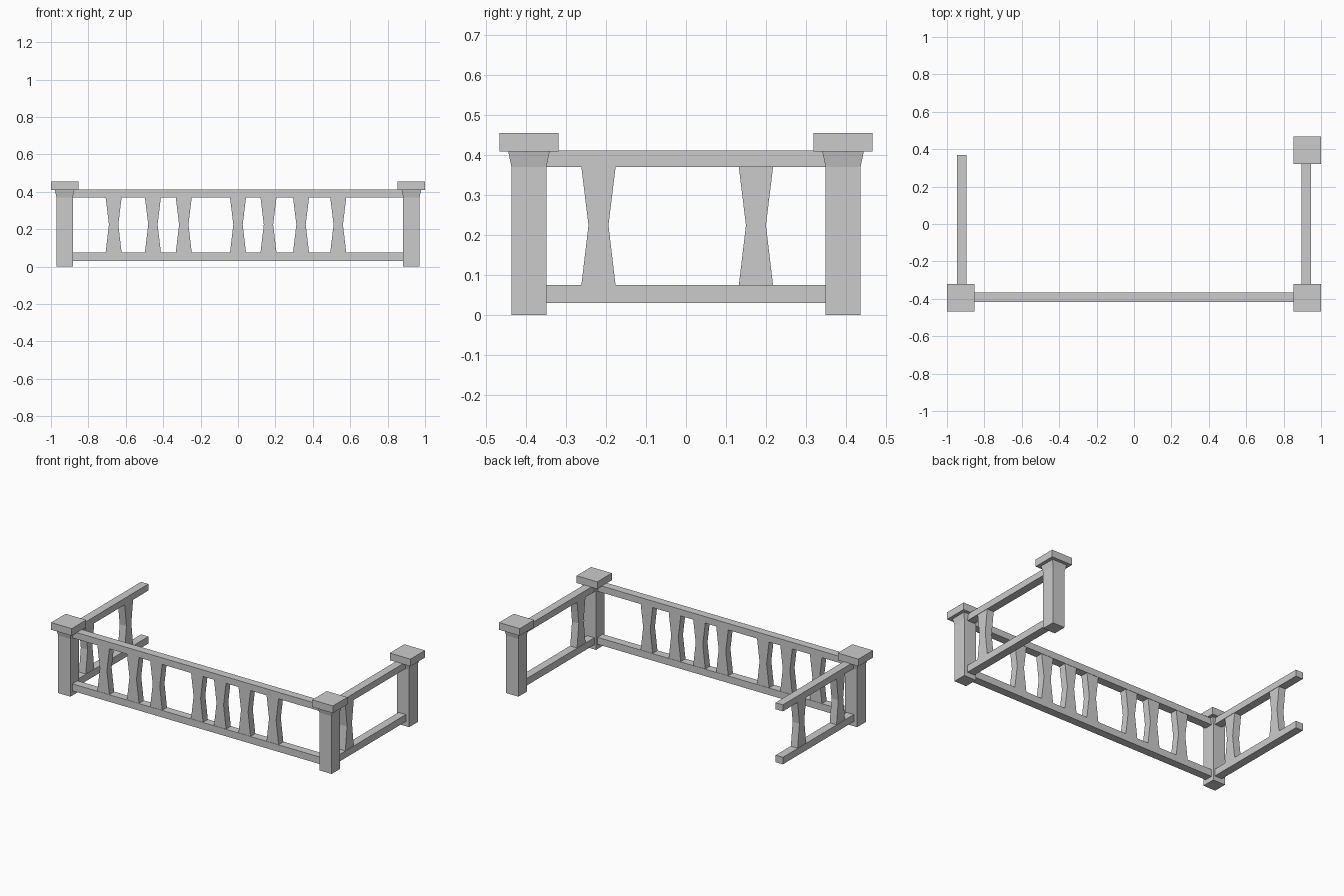
import bpy, bmesh
from math import pi
from mathutils import Matrix

if "Cube" in bpy.data.objects:
    bpy.data.objects.remove(bpy.data.objects["Cube"])

PX, PY = 0.927, 0.393   # corner post centres
RX, RY = 0.921, 0.391   # rail centre lines


def finish(name, bm):
    bmesh.ops.recalc_face_normals(bm, faces=bm.faces)
    me = bpy.data.meshes.new(name)
    bm.to_mesh(me)
    bm.free()
    ob = bpy.data.objects.new(name, me)
    bpy.context.collection.objects.link(ob)
    return ob


def box(name, x0, x1, y0, y1, z0, z1):
    bm = bmesh.new()
    m = Matrix.Translation(((x0 + x1) / 2, (y0 + y1) / 2, (z0 + z1) / 2)) @ \
        Matrix.Diagonal((x1 - x0, y1 - y0, z1 - z0, 1))
    bmesh.ops.create_cube(bm, size=1, matrix=m)
    return finish(name, bm)


def post(name, x, y):
    # square stack: shaft, flared neck, flat overhanging cap
    bm = bmesh.new()
    rings = []
    for h, z in [(0.0435, 0), (0.0435, 0.37), (0.052, 0.41), (0.0735, 0.41), (0.0735, 0.456)]:
        rings.append([bm.verts.new((x + sx * h, y + sy * h, z))
                      for sx, sy in ((-1, -1), (1, -1), (1, 1), (-1, 1))])
    for a, b in zip(rings, rings[1:]):
        for i in range(4):
            j = (i + 1) % 4
            bm.faces.new((a[i], a[j], b[j], b[i]))
    bm.faces.new(rings[0])
    bm.faces.new(rings[-1])
    return finish(name, bm)


def baluster(name, x, y, turn=0):
    # hourglass outline extruded through the rail thickness
    bm = bmesh.new()
    outline = [(-0.043, 0.073), (0.043, 0.073), (0.025, 0.225),
               (0.043, 0.372), (-0.043, 0.372), (-0.025, 0.225)]
    d = 0.024
    f = bm.faces.new([bm.verts.new((px, -d, pz)) for px, pz in outline])
    ext = bmesh.ops.extrude_face_region(bm, geom=[f])
    # keep both caps closed
    top = [v for v in ext["geom"] if isinstance(v, bmesh.types.BMVert)]
    bmesh.ops.translate(bm, verts=top, vec=(0, 2 * d, 0))
    bmesh.ops.transform(bm, verts=bm.verts,
                        matrix=Matrix.Translation((x, y, 0)) @ Matrix.Rotation(turn, 4, 'Z'))
    return finish(name, bm)


# corner posts (the back left corner is left open)
post("post_front_left", -PX, -PY)
post("post_front_right", PX, -PY)
post("post_back_right", PX, PY)

# top and bottom rails on three sides
w = 0.026
for label, z0, z1 in [("bottom", 0.03, 0.075), ("top", 0.37, 0.412)]:
    box(f"front_{label}_rail", -0.885, 0.885, -RY - w, -RY + w, z0, z1)
    box(f"right_{label}_rail", RX - w, RX + w, -0.352, 0.352, z0, z1)
    box(f"left_{label}_rail", -RX - w, -RX + w, -0.352, 0.37, z0, z1)

# balusters
for i, x in enumerate([-0.665, -0.455, -0.29, 0.0, 0.163, 0.337, 0.536]):
    baluster(f"front_baluster_{i + 1}", x, -RY)
baluster("right_baluster", RX, -0.219, pi / 2)
for i, y in enumerate([-0.219, 0.175]):
    baluster(f"left_baluster_{i + 1}", -RX, y, pi / 2)
